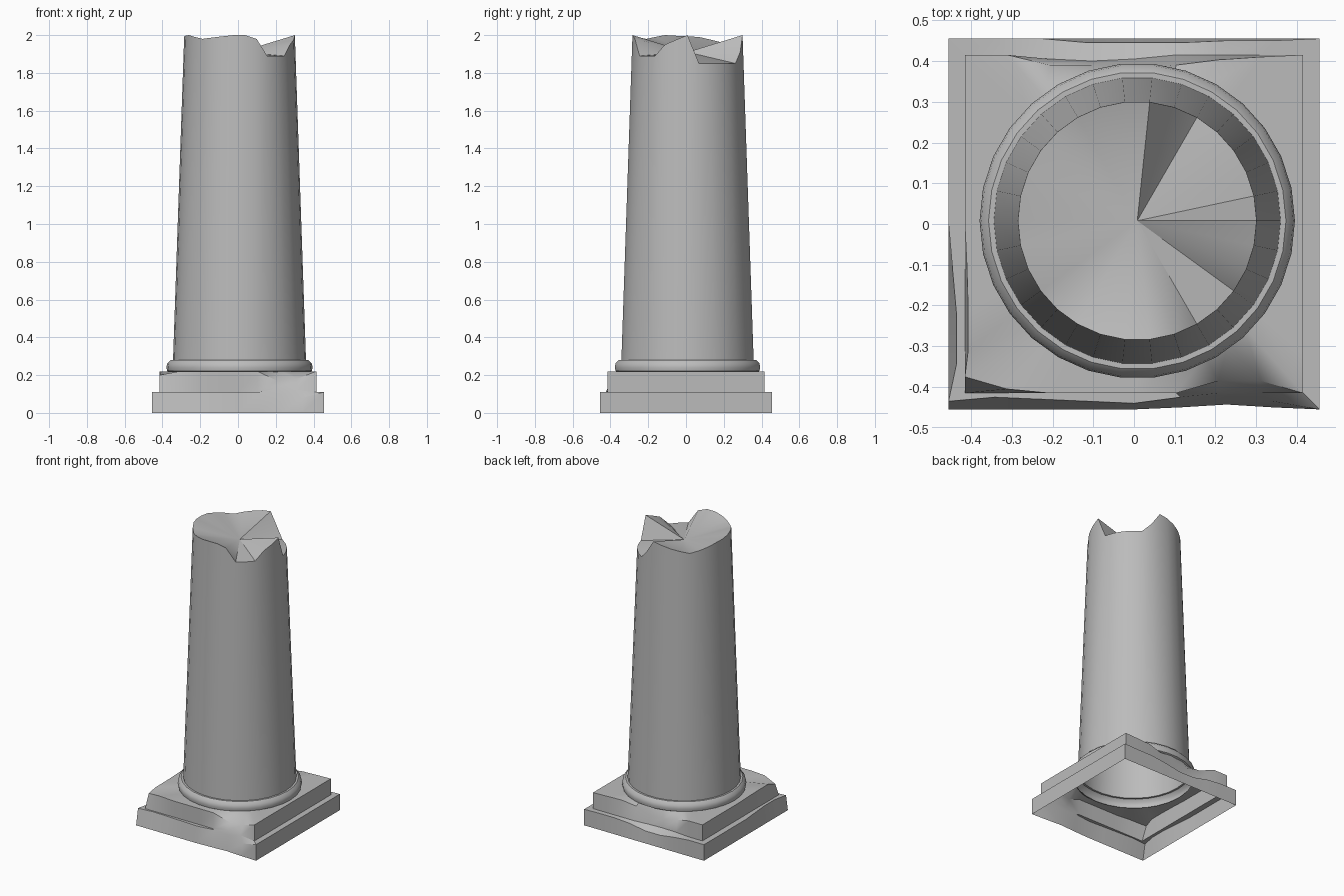
import bpy, bmesh, math

cube = bpy.data.objects.get("Cube")
if cube:
    bpy.data.objects.remove(cube, do_unlink=True)

stone = bpy.data.materials.new("grey stone")
stone.use_nodes = True
COLOUR = (0.5, 0.5, 0.5, 1)
stone.diffuse_color = COLOUR
stone.node_tree.nodes["Principled BSDF"].inputs["Base Color"].default_value = COLOUR


def finish(name, bm, angle):
    bmesh.ops.recalc_face_normals(bm, faces=bm.faces)
    mesh = bpy.data.meshes.new(name)
    bm.to_mesh(mesh)
    bm.free()
    obj = bpy.data.objects.new(name, mesh)
    bpy.context.collection.objects.link(obj)
    mesh.materials.append(stone)
    bpy.ops.object.select_all(action='DESELECT')
    obj.select_set(True)
    bpy.context.view_layer.objects.active = obj
    bpy.ops.object.shade_smooth_by_angle(angle=math.radians(angle))
    return obj


def loft(bm, loops):
    """Join closed loops of equal length with quads."""
    rows = [[bm.verts.new(p) for p in loop] for loop in loops]
    for a, b in zip(rows, rows[1:]):
        for i in range(len(a)):
            j = (i + 1) % len(a)
            bm.faces.new((a[i], a[j], b[j], b[i]))
    return rows


# Column: hollow tapered shaft, moulded foot ring and a broken top
SIDES = 30
CENTRE = 0.008


def circle(radius, height, sides=SIDES):
    loop = []
    for i in range(sides):
        a = math.tau * i / sides
        z = height(i) if callable(height) else height
        loop.append((CENTRE + radius * math.cos(a), CENTRE + radius * math.sin(a), z))
    return loop


# Broken rim: step around the shaft -> height, straight in between
rim = {0: 2, 1: 1.85, 5: 1.85, 6: 1.91, 7: 2, 8: 1.99, 11: 1.95, 14: 1.99,
       17: 2, 19: 1.98, 22: 2, 23: 2, 24: 1.98, 25: 1.89, 27: 1.89, 28: 1.95, 30: 2}


def rim_height(i):
    low = max(k for k in rim if k <= i)
    high = min(k for k in rim if k >= i)
    if low == high:
        return rim[low]
    return rim[low] + (rim[high] - rim[low]) * (i - low) / (high - low)


bm = bmesh.new()
profile = [(0.37, 0.215), (0.383, 0.222), (0.387, 0.24), (0.383, 0.262), (0.365, 0.28), (0.352, 0.28)]
rows = loft(bm, [circle(r, z) for r, z in profile] + [circle(0.293, rim_height)])
hub = bm.verts.new((CENTRE, CENTRE, 1.91))
top = rows[-1]
for i in range(SIDES):
    bm.faces.new((top[i], top[(i + 1) % SIDES], hub))
finish("column", bm, 40)

# Plinth: stepped square shell, open below, with chipped edges
STEPS = 8


def square(half, z):
    """Loop from the front right corner of -x, counter-clockwise."""
    loop = []
    for side in range(4):
        for k in range(STEPS):
            x, y = half * (2 * k / STEPS - 1), -half
            for _ in range(side):
                x, y = -y, x
            loop.append([x, y, z])
    return loop


foot = square(0.455, 0)
lower_edge = square(0.455, 0.11)
inner_step = square(0.415, 0.11)
upper_edge = square(0.415, 0.22)


def chip(loop, start, axis, amounts):
    for n, amount in enumerate(amounts):
        loop[(start + n) % len(loop)][axis] += amount


X, Y, Z = range(3)
# front damage
chip(foot, 5, Y, [0.005, 0.012, 0.005])
chip(lower_edge, 0, Y, [0.02, 0.03, 0.025, 0.02, 0.015, 0.03, 0.035, 0.02])
chip(lower_edge, 6, Z, [-0.01, -0.03])
chip(upper_edge, 0, Y, [0.04, 0.01])
chip(upper_edge, 0, Z, [-0.02])
chip(upper_edge, 6, Y, [0.03, 0.03])
chip(upper_edge, 6, Z, [-0.05, -0.04])
chip(inner_step, 6, Z, [0.02, 0.01])
# back damage
chip(upper_edge, 17, Y, [-0.005, -0.012, -0.025, -0.025, -0.025, -0.025])
chip(upper_edge, 19, Z, [-0.02, -0.05, -0.05, -0.03])
chip(inner_step, 20, Y, [-0.01, -0.015, -0.01])
chip(lower_edge, 19, Z, [-0.01, -0.03, -0.03, -0.01])
chip(lower_edge, 17, Y, [-0.005, -0.005, -0.01, -0.01, -0.01])
# left-hand corner damage
chip(upper_edge, 29, X, [0.005, 0.008, 0.008])
chip(lower_edge, 29, X, [0.01, 0.02, 0.02])

# Round opening in the plinth top under the foot ring
opening = []
for x, y, z in square(1, 0.22):
    a = math.atan2(y, x)
    opening.append((CENTRE + 0.372 * math.cos(a), CENTRE + 0.372 * math.sin(a), z))

bm = bmesh.new()
loft(bm, [foot, lower_edge, inner_step, upper_edge, opening])
finish("plinth", bm, 35)
